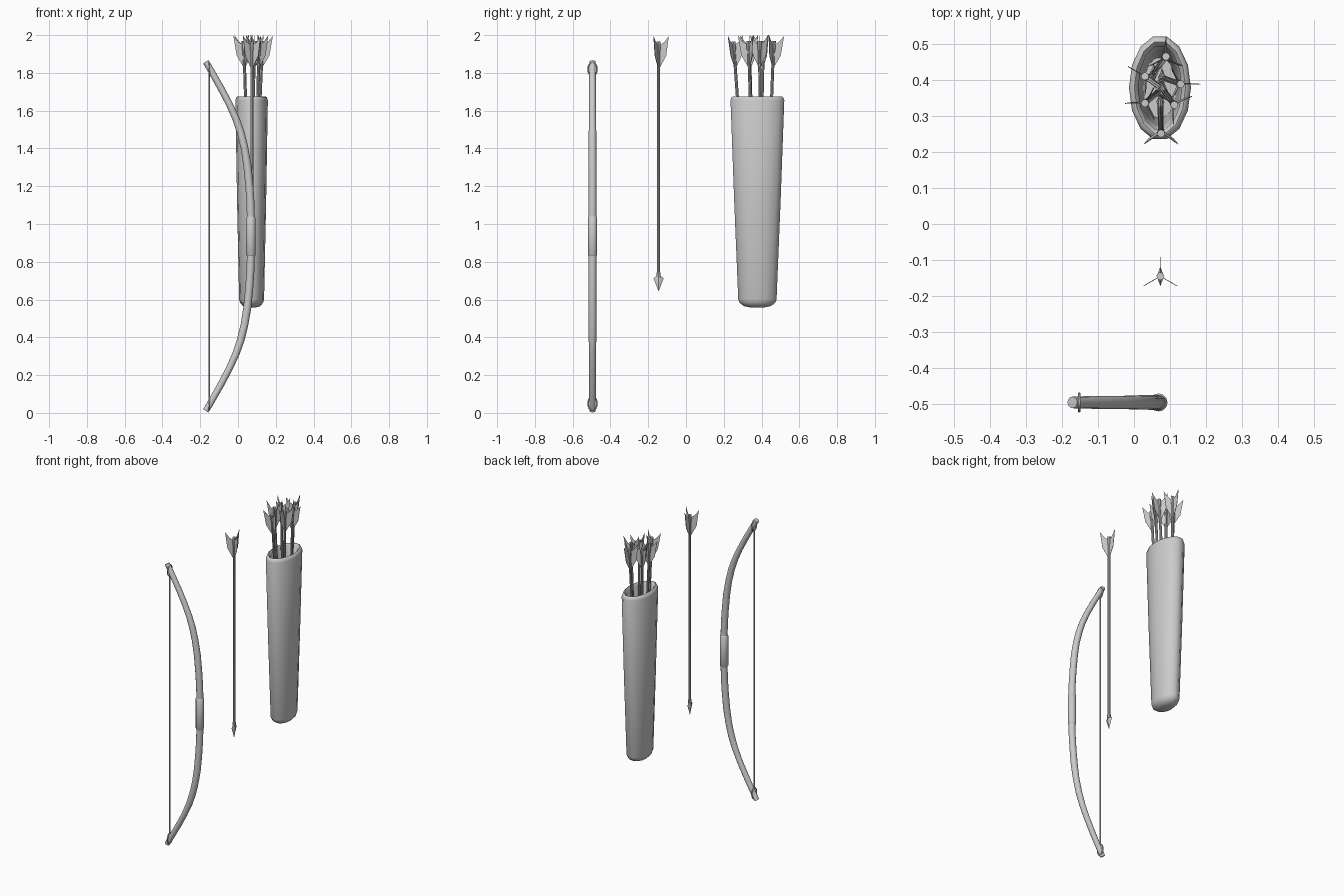
import bpy, bmesh, math
from mathutils import Vector, Matrix

if "Cube" in bpy.data.objects:
    bpy.data.objects.remove(bpy.data.objects["Cube"])

grey = bpy.data.materials.new("plain grey")
grey.diffuse_color = (0.6, 0.6, 0.6, 1)
grey.use_nodes = True
grey.node_tree.nodes["Principled BSDF"].inputs["Base Color"].default_value = grey.diffuse_color


def finish(name, bm, angle=50):
    bmesh.ops.recalc_face_normals(bm, faces=bm.faces)
    mesh = bpy.data.meshes.new(name)
    bm.to_mesh(mesh)
    bm.free()
    mesh.materials.append(grey)
    ob = bpy.data.objects.new(name, mesh)
    bpy.context.collection.objects.link(ob)
    bpy.ops.object.select_all(action='DESELECT')
    ob.select_set(True)
    bpy.context.view_layer.objects.active = ob
    bpy.ops.object.shade_smooth_by_angle(angle=math.radians(angle))
    return ob


def loft(bm, rings, closed=False):
    """Skin a list of point rings; cap the ends unless closed."""
    vs = [[bm.verts.new(p) for p in r] for r in rings]
    n = len(vs[0])
    pairs = list(zip(vs, vs[1:])) + ([(vs[-1], vs[0])] if closed else [])
    for a, b in pairs:
        for i in range(n):
            j = (i + 1) % n
            bm.faces.new((a[i], a[j], b[j], b[i]))
    if not closed:
        bm.faces.new(vs[0])
        bm.faces.new(vs[-1])


def ellipse(cx, cy, z, rx, ry, n):
    return [Vector((cx + rx * math.cos(2 * math.pi * i / n),
                    cy + ry * math.sin(2 * math.pi * i / n), z)) for i in range(n)]


def sweep(bm, path, radii, side, n=10, closed=False):
    """Round tube along a planar path; side is the normal of its plane."""
    rings, m = [], len(path)
    for k, p in enumerate(path):
        a = path[k - 1] if closed or k else path[0]
        b = path[(k + 1) % m] if closed or k < m - 1 else path[-1]
        u = side.cross((b - a).normalized())
        rings.append([p + radii[k] * (u * math.cos(2 * math.pi * i / n) +
                                      side * math.sin(2 * math.pi * i / n)) for i in range(n)])
    loft(bm, rings, closed)


# Bow: half limb as (height from middle, x, radius), mirrored
BY, MID = -0.495, 0.935
half = [(0.10, 0.068, 0.021), (0.18, 0.066, 0.021), (0.28, 0.059, 0.021),
        (0.38, 0.049, 0.021), (0.47, 0.034, 0.020), (0.55, 0.014, 0.020),
        (0.62, -0.010, 0.019), (0.70, -0.046, 0.018), (0.78, -0.088, 0.018),
        (0.89, -0.150, 0.017), (0.924, -0.171, 0.016)]
full = [(-h, x, r) for h, x, r in reversed(half)] + half
bm = bmesh.new()
sweep(bm, [Vector((x, BY, MID + h)) for h, x, r in full], [r for h, x, r in full],
      Vector((0, 1, 0)), 12)
finish("bow_limbs", bm)

# Grip wrapped around the middle
bm = bmesh.new()
loft(bm, [ellipse(0.068, BY, MID + h, r, r, 12)
          for h, r in ((-0.104, 0.021), (-0.098, 0.025), (0.098, 0.025), (0.104, 0.021))])
finish("bow_grip", bm)

# String with a loop at each tip
SX = -0.152
bm = bmesh.new()
loft(bm, [ellipse(SX, BY, z, 0.004, 0.004, 6) for z in (MID - 0.85, MID + 0.85)])
for s in (-1, 1):
    path = [Vector((SX, BY + 0.024 * math.cos(t), MID + s * 0.885 + 0.036 * math.sin(t)))
            for t in [2 * math.pi * i / 16 for i in range(16)]]
    sweep(bm, path, [0.004] * 16, Vector((1, 0, 0)), 6, True)
finish("bow_string", bm)

# Quiver: tapered oval shell with rounded rim and hollow inside
QX, QY = 0.072, 0.378
profile = [(0.557, 0.020, 0.030), (0.565, 0.045, 0.072), (0.582, 0.060, 0.096),
           (0.60, 0.066, 0.104), (1.12, 0.077, 0.126), (1.655, 0.086, 0.146),
           (1.672, 0.080, 0.140), (1.676, 0.071, 0.130), (1.665, 0.060, 0.118),
           (1.12, 0.055, 0.104), (0.62, 0.046, 0.085)]
bm = bmesh.new()
loft(bm, [ellipse(QX, QY, z, rx, ry, 14) for z, rx, ry in profile])
finish("quiver", bm, 60)


def arrow(name, top, bottom, turn, lift=0.0):
    """Point-down arrow, 1.35 long, leaning from bottom to top."""
    bm = bmesh.new()
    # shaft and nock
    loft(bm, [ellipse(0, 0, z, r, r, 8)
              for z, r in ((0.07, 0.008), (1.27, 0.008), (1.275, 0.011), (1.32, 0.011))])
    # flattened head with collar
    loft(bm, [ellipse(0, 0, z, rx, ry, 4) for z, rx, ry in
              ((0, 0.001, 0.001), (0.068, 0.010, 0.027), (0.078, 0.007, 0.012))])
    loft(bm, [ellipse(0, 0, z, 0.011, 0.011, 8) for z in (0.072, 0.098)])
    # three thin feathers
    for k in range(3):
        rot = Matrix.Rotation(turn + k * 2 * math.pi / 3, 3, 'Z')
        shape = ((0.005, 1.18), (0.040, 1.245), (0.054, 1.35), (0.030, 1.318), (0.005, 1.30))
        loft(bm, [[rot @ Vector((r, t, z)) for r, z in shape] for t in (-0.001, 0.001)])
    axis = Vector((top[0] - bottom[0], top[1] - bottom[1], 1.33)).normalized()
    lean = Vector((0, 0, 1)).rotation_difference(axis).to_matrix().to_4x4()
    bm.transform(Matrix.Translation((bottom[0], bottom[1], 0.65 + lift)) @ lean)
    finish(name, bm, 35)


# Loose arrow, then the six in the quiver: top x, y, bottom x, y, turn
arrow("loose_arrow", (0.073, -0.145), (0.073, -0.145), math.pi / 2, -0.005)
bundle = [(0.075, 0.25, 0.073, 0.345, 90), (0.030, 0.335, 0.072, 0.370, 180),
          (0.030, 0.410, 0.072, 0.380, 150), (0.089, 0.465, 0.053, 0.415, 90),
          (0.130, 0.388, 0.075, 0.407, 0), (0.112, 0.330, 0.080, 0.374, 27)]
for i, (tx, ty, bx, by, deg) in enumerate(bundle):
    arrow(f"quiver_arrow_{i + 1}", (tx, ty), (bx, by), math.radians(deg))
